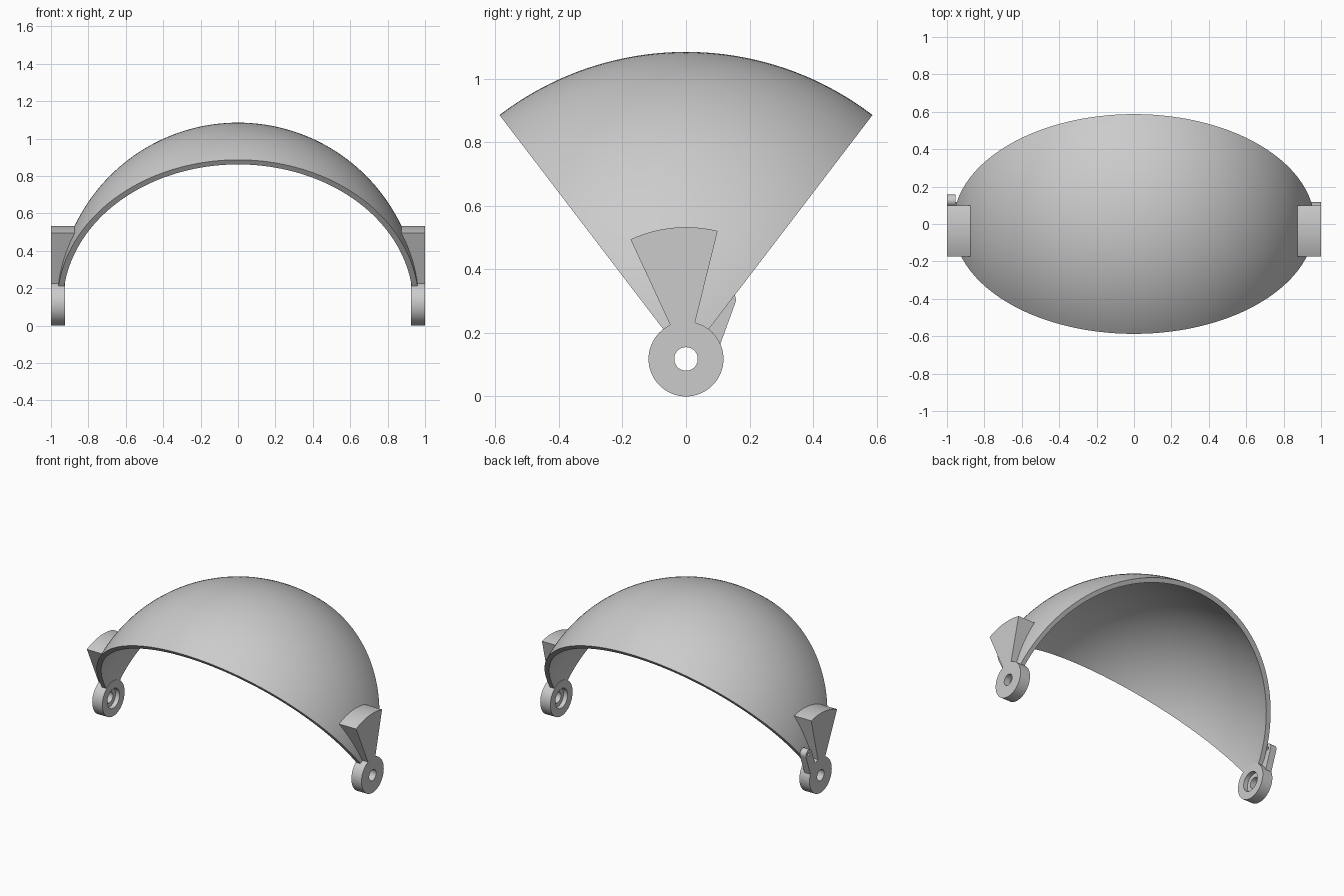
import bpy, bmesh, math

if "Cube" in bpy.data.objects:
    bpy.data.objects.remove(bpy.data.objects["Cube"])

AXIS_Z = 0.118          # height of the pivot axis
R_OUT, R_IN = 0.967, 0.936

grey = bpy.data.materials.new("plain grey")
grey.diffuse_color = (0.6, 0.6, 0.6, 1)
grey.use_nodes = True
grey.node_tree.nodes["Principled BSDF"].inputs["Base Color"].default_value = grey.diffuse_color


def finish(name, bm, angle=30):
    bmesh.ops.recalc_face_normals(bm, faces=bm.faces)
    me = bpy.data.meshes.new(name)
    bm.to_mesh(me)
    bm.free()
    me.materials.append(grey)
    ob = bpy.data.objects.new(name, me)
    bpy.context.collection.objects.link(ob)
    bpy.ops.object.select_all(action='DESELECT')
    ob.select_set(True)
    bpy.context.view_layer.objects.active = ob
    bpy.ops.object.shade_smooth_by_angle(angle=math.radians(angle))
    return ob


def sweep(name, side_a, side_b, a0, a1, steps, closed=False):
    """Sweep the strip between two (x, radius) lines about the pivot axis."""
    prof = side_a + side_b[::-1]
    n = len(prof)
    bm = bmesh.new()
    rings = []
    for i in range(steps if closed else steps + 1):
        a = math.radians(a0 + (a1 - a0) * i / steps)
        rings.append([bm.verts.new((x, r * math.sin(a), AXIS_Z + r * math.cos(a)))
                      for x, r in prof])
    for i in range(steps):
        p, q = rings[i], rings[(i + 1) % len(rings)]
        for k in range(n):
            j = (k + 1) % n
            bm.faces.new((p[k], p[j], q[j], q[k]))
    if not closed:      # end caps as quad strips
        for ring in (rings[0], rings[-1]):
            for k in range(n // 2 - 1):
                bm.faces.new((ring[k], ring[k + 1], ring[n - 2 - k], ring[n - 1 - k]))
    return finish(name, bm)


def sphere_line(radius, r0, steps):
    """Arc from one pivot to the other, starting r0 away from the axis."""
    t0 = math.asin(r0 / radius)
    ts = [t0 + (math.pi - 2 * t0) * i / steps for i in range(steps + 1)]
    return [(radius * math.cos(t), radius * math.sin(t)) for t in ts]


# Curved visor shell: a wedge of a hollow sphere
sweep("visor_shell", sphere_line(R_OUT, 0.112, 80), sphere_line(R_IN, 0.112, 80),
      -37.4, 37.4, 40)

for s, side in ((1, "right"), (-1, "left")):
    # Pivot ring with a stepped bore on the inner face
    sweep("pivot_ring_" + side,
          [(s * 0.925, 0.065), (s * 0.925, 0.118), (s * 1.0, 0.118)],
          [(s * 0.955, 0.065), (s * 0.955, 0.037), (s * 1.0, 0.037)],
          0, 360, 64, closed=True)
    # Fan-shaped block filling from the shell out to the flat side
    radii = [0.105 + 0.31 * i / 12 for i in range(13)]
    sweep("fan_block_" + side,
          [(s * 1.0, r) for r in radii],
          [(s * math.sqrt(0.96 ** 2 - r * r), r) for r in radii],
          -24.9, 13.9, 16)

# Small rounded lever with a pin hole, on the left pivot only
N, RAD, LENGTH, HOLE = 32, 0.032, 0.15, 0.01
tilt = math.radians(20)
bm = bmesh.new()
layers = []
for x in (-1.0, -0.955):
    outer, inner = [], []
    for k in range(N):
        a = 2 * math.pi * k / N
        c, sn = math.cos(a), math.sin(a)
        if k <= N // 2:
            u, v = RAD * c, RAD * sn
        else:
            u, v = RAD * max(-1, min(1, 1.03 * c)), -LENGTH
        for loop, (p, q) in ((outer, (u, v)), (inner, (HOLE * c, HOLE * sn))):
            loop.append(bm.verts.new((x, 0.125 + p * math.cos(tilt) + q * math.sin(tilt),
                                      0.305 - p * math.sin(tilt) + q * math.cos(tilt))))
    layers.append((outer, inner))
(o0, i0), (o1, i1) = layers
for k in range(N):
    j = (k + 1) % N
    for a, b in ((o0, i0), (i0, i1), (i1, o1), (o1, o0)):
        bm.faces.new((a[k], a[j], b[j], b[k]))
finish("lever_tab", bm)
